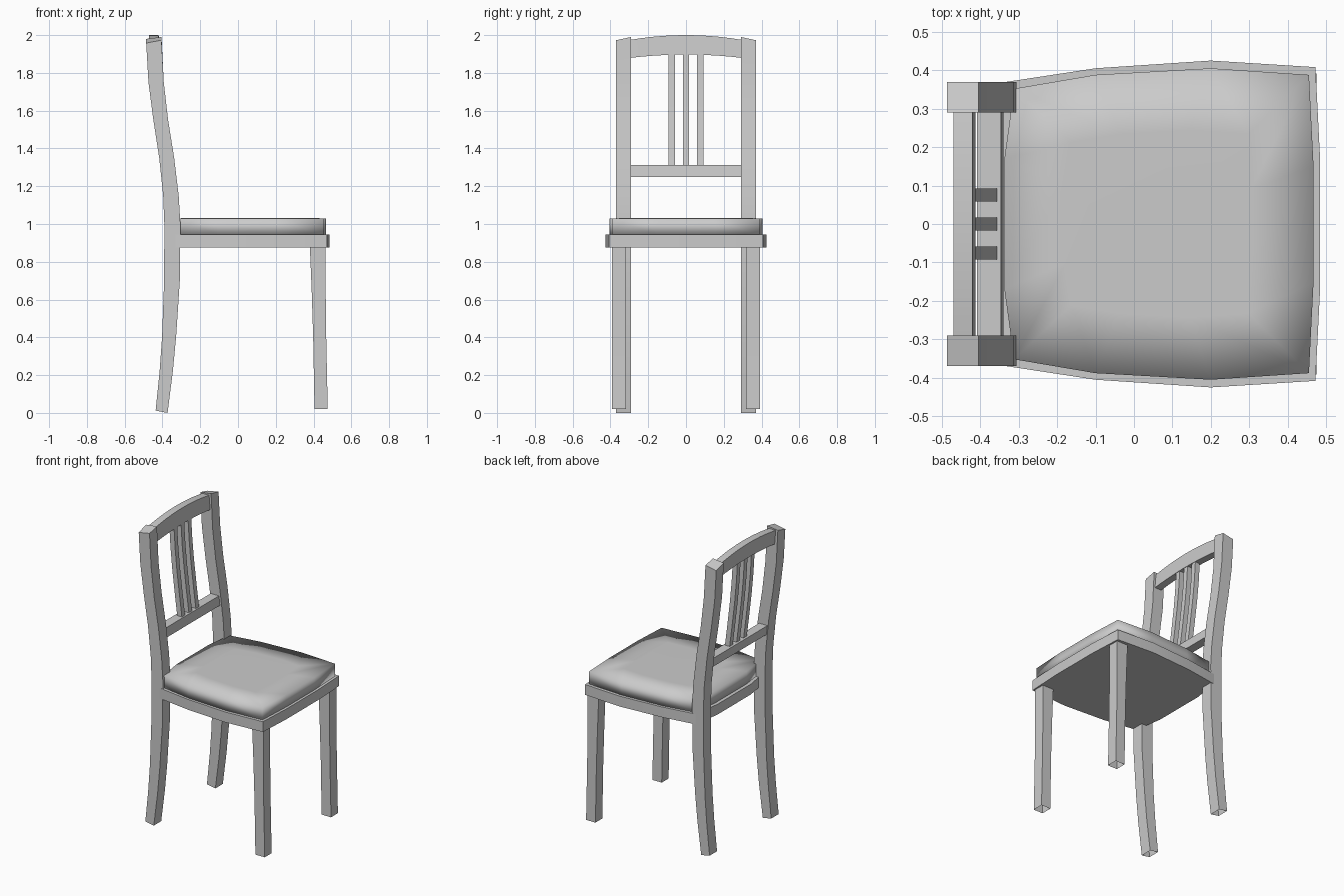
import bpy
import bmesh
import math

cube = bpy.data.objects.get("Cube")
if cube:
    bpy.data.objects.remove(cube, do_unlink=True)

grey = bpy.data.materials.new("plain_grey")
grey.use_nodes = True
tone = (0.6, 0.6, 0.6, 1)
grey.diffuse_color = tone
grey.node_tree.nodes["Principled BSDF"].inputs["Base Color"].default_value = tone


def finish(name, bm, mirror=False, angle=30):
    """Turn a bmesh into a shaded object, optionally mirrored across y."""
    bmesh.ops.recalc_face_normals(bm, faces=bm.faces)
    mesh = bpy.data.meshes.new(name)
    bm.to_mesh(mesh)
    bm.free()
    mesh.materials.append(grey)
    for poly in mesh.polygons:
        poly.use_smooth = True
    mesh.set_sharp_from_angle(angle=math.radians(angle))
    obj = bpy.data.objects.new(name, mesh)
    bpy.context.collection.objects.link(obj)
    if mirror:
        mod = obj.modifiers.new("Mirror", 'MIRROR')
        mod.use_axis = (False, True, False)
    return obj


def loft(bm, rings, cap_start=True, cap_end=True):
    """Skin a series of closed rings with equal point counts."""
    loops = [[bm.verts.new(p) for p in ring] for ring in rings]
    for a, b in zip(loops, loops[1:]):
        for i in range(len(a)):
            j = (i + 1) % len(a)
            bm.faces.new((a[i], a[j], b[j], b[i]))
    if cap_start:
        bm.faces.new(loops[0])
    if cap_end:
        bm.faces.new(loops[-1])
    return loops


def bar(name, sections, y0, y1, open_bottom=False, mirror=False, tweak=None):
    """Upright bar of sections (back x, front x, z) between two y values."""
    rings = [[(xb, y0, z), (xf, y0, z), (xf, y1, z), (xb, y1, z)]
             for xb, xf, z in sections]
    if tweak:
        tweak(rings)
    bm = bmesh.new()
    loft(bm, rings, cap_start=not open_bottom)
    return finish(name, bm, mirror)


def outline(half):
    """Mirror a half outline across y into a closed ring."""
    return half + [(x, -y) for x, y in reversed(half) if y > 0]


# Rear posts: one curved piece from floor to top, with slanted ends
def slant(rings):
    for ring, lifts in ((rings[0], (0.012, 0, 0, 0.012)),
                        (rings[-1], (0.01, 0.02, 0.003, -0.012))):
        for i, lift in enumerate(lifts):
            x, y, z = ring[i]
            ring[i] = (x, y, z + lift)


bar("rear_posts",
    [(-.436, -.373, 0), (-.415, -.345, .22), (-.402, -.328, .4),
     (-.391, -.308, .7), (-.39, -.305, 1.0), (-.396, -.314, 1.15),
     (-.417, -.338, 1.35), (-.448, -.37, 1.55), (-.474, -.393, 1.75),
     (-.486, -.405, 1.97)],
    .29, .37, open_bottom=True, mirror=True, tweak=slant)

# Front legs: slight forward sweep
bar("front_legs",
    [(.405, .475, .02), (.398, .467, .4), (.39, .464, .65), (.38, .464, .89)],
    .318, .392, open_bottom=True, mirror=True)

# Seat frame: bowed slab
frame = outline([(-.36, .18), (-.33, .37), (-.1, .405), (.2, .425),
                 (.472, .408), (.484, .17)])
bm = bmesh.new()
loft(bm, [[(x, y, z) for x, y in frame] for z in (.875, .945)])
finish("seat_frame", bm)

# Seat cushion: softly shaded block with crisp upright corners
pad = outline([(-.337, .17), (-.312, .352), (-.1, .388), (.2, .405),
               (.455, .388), (.467, .15)])
bm = bmesh.new()
rings = [[(x, y, z) for x, y in pad] for z in (.94, 1.03)]
rings.append([(.06 + (x - .06) * .6, y * .6, 1.032) for x, y in pad])
loops = loft(bm, rings)
cushion = finish("seat_cushion", bm, angle=180)
for edge in cushion.data.edges:
    a, b = (cushion.data.vertices[i].co for i in edge.vertices)
    upright = abs(a.z - b.z) > .05
    edge.use_edge_sharp = upright and abs(a.y) > .35 and (a.x > .4 or a.x < -.3)

# Top rail: gentle arch between the posts
bm = bmesh.new()
rings = []
for i in range(11):
    t = i / 5 - 1
    y, top, low = .3 * t, 2 - .026 * t * t, 1.897 - .018 * t * t
    rings.append([(-.462, y, low), (-.412, y, low), (-.42, y, top), (-.47, y, top)])
loft(bm, rings)
finish("top_rail", bm)

# Lower back rail
bar("lower_rail", [(-.4, -.339, 1.25), (-.408, -.346, 1.313)], -.3, .3)

# Three back slats following the lean of the posts
for label, y in (("right", -.075), ("middle", 0), ("left", .075)):
    bar(label + "_slat",
        [(-.39, -.355, 1.3), (-.409, -.374, 1.45), (-.429, -.394, 1.62),
         (-.442, -.407, 1.76), (-.451, -.416, 1.91)],
        y - .017, y + .017)
